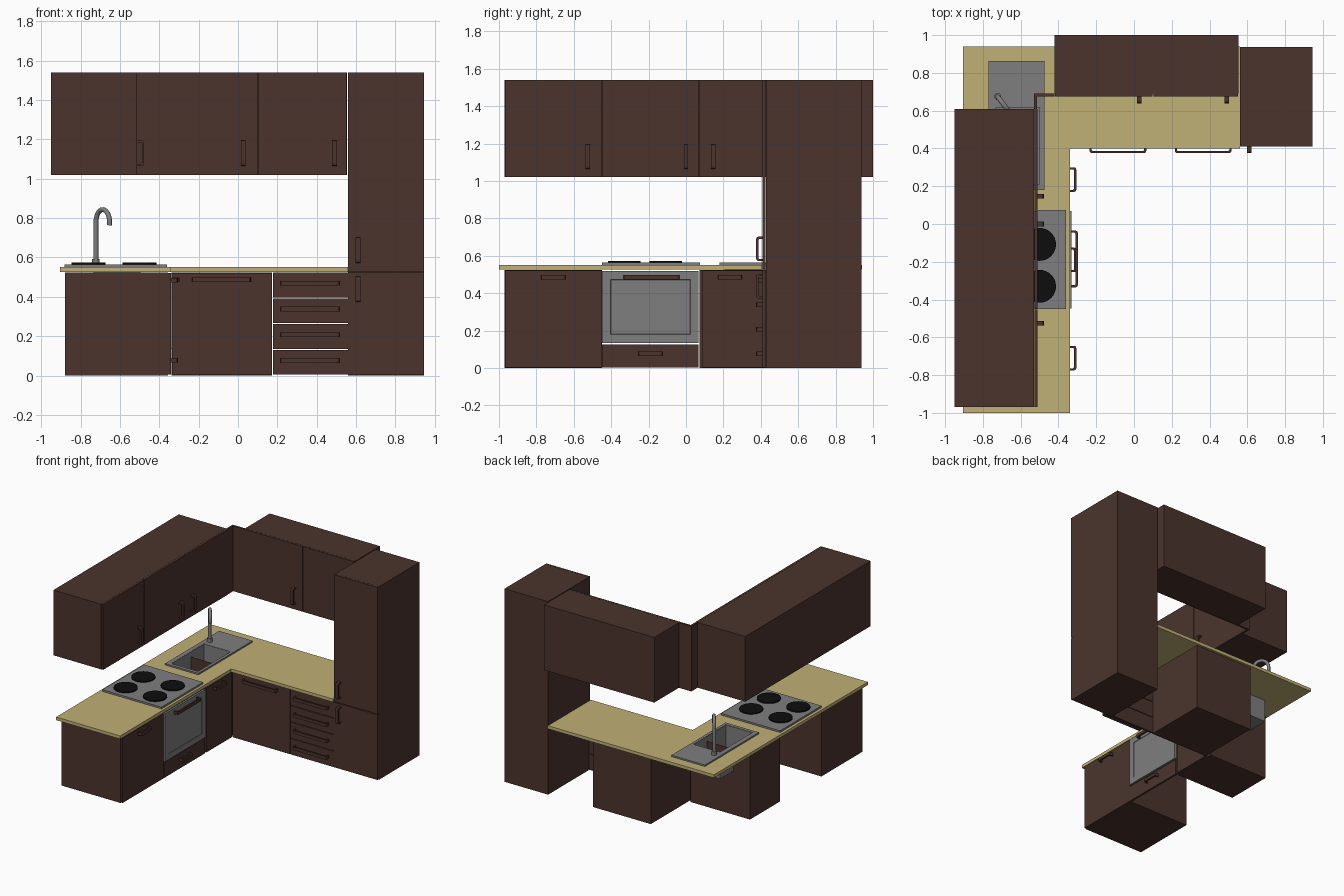
import bpy, bmesh, math
from mathutils import Vector

cube = bpy.data.objects.get("Cube")
if cube:
    bpy.data.objects.remove(cube, do_unlink=True)


def material(name, rgb, rough=0.6):
    m = bpy.data.materials.new(name)
    m.use_nodes = True
    m.diffuse_color = (*rgb, 1)
    node = m.node_tree.nodes["Principled BSDF"]
    node.inputs["Base Color"].default_value = (*rgb, 1)
    node.inputs["Roughness"].default_value = rough
    return m


WOOD = material("dark brown wood", (0.07, 0.034, 0.026))
TOP = material("tan worktop", (0.53, 0.44, 0.18))
STEEL = material("grey steel", (0.21, 0.21, 0.21))
BLACK = material("black hotplate", (0.004, 0.004, 0.004))


def finish(name, bm, mat):
    bmesh.ops.recalc_face_normals(bm, faces=bm.faces)
    mesh = bpy.data.meshes.new(name)
    bm.to_mesh(mesh)
    bm.free()
    mesh.materials.append(mat)
    ob = bpy.data.objects.new(name, mesh)
    bpy.context.collection.objects.link(ob)
    return ob


def box(name, x, y, z, mat=WOOD, open_top=False):
    """Box from (min, max) pairs."""
    bm = bmesh.new()
    bmesh.ops.create_cube(bm, size=1)
    for v in bm.verts:
        v.co = Vector([(a + b) / 2 + c * (b - a) for c, (a, b) in zip(v.co, (x, y, z))])
    if open_top:
        lid = max(bm.faces, key=lambda f: f.calc_center_median().z)
        bmesh.ops.delete(bm, geom=[lid], context='FACES_ONLY')
    return finish(name, bm, mat)


def rect(x, y):
    return [(x[0], y[0]), (x[1], y[0]), (x[1], y[1]), (x[0], y[1])]


def slab(name, loops, z, mat):
    """Flat slab from an outline and optional hole loops."""
    bm = bmesh.new()
    edges = []
    for loop in loops:
        vs = [bm.verts.new((px, py, z[0])) for px, py in loop]
        edges += [bm.edges.new((vs[i - 1], vs[i])) for i in range(len(vs))]
    bmesh.ops.triangle_fill(bm, edges=edges, use_beauty=True, use_dissolve=False)
    grown = bmesh.ops.extrude_face_region(bm, geom=bm.faces[:])["geom"]
    for v in grown:
        if isinstance(v, bmesh.types.BMVert):
            v.co.z = z[1]
    bmesh.ops.dissolve_limit(bm, angle_limit=0.01, verts=bm.verts, edges=bm.edges)
    return finish(name, bm, mat)


def handle(name, centre, length, along, out, width=0.024):
    """Bow handle: U outline in the along/out plane, extruded to its width."""
    along, out = Vector(along), Vector(out)
    side = along.cross(out)
    h = length / 2
    half = [(h, 0), (h, 0.024), (h - 0.003, 0.031), (h - 0.012, 0.035)]
    inner = [(h - 0.016, 0.023), (h - 0.011, 0.018), (h - 0.011, 0)]
    outline = half + [(-a, b) for a, b in reversed(half)]
    outline += [(-a, b) for a, b in reversed(inner)] + inner
    bm = bmesh.new()
    f = bm.faces.new([bm.verts.new(Vector(centre) + along * a + out * b - side * width / 2)
                      for a, b in outline])
    new = bmesh.ops.extrude_face_region(bm, geom=[f])["geom"]
    bmesh.ops.translate(bm, vec=side * width,
                        verts=[v for v in new if isinstance(v, bmesh.types.BMVert)])
    return finish(name, bm, WOOD)


X, Y, Z = (1, 0, 0), (0, 1, 0), (0, 0, 1)
FRONT = (0, -1, 0)
G = 0.002                       # half gap between fronts
BASE, WALL = (0, 0.524), (1.02, 1.54)
SIDE_X, BACK_Y = -0.34, 0.41    # front planes of the two base runs


def side_front(name, y, z, x=SIDE_X, mat=WOOD):
    return box(name, (x - 0.016, x), (y[0] + G, y[1] - G), z, mat)


def back_front(name, x, z, y=BACK_Y):
    return box(name, (x[0] + G, x[1] - G), (y, y + 0.016), z)


# Base cabinets of the side run
for tag, y, door, grip in (("end", (-0.97, -0.45), (-0.97, -0.45), -0.71),
                           ("sink", (0.072, 0.45), (0.085, 0.41), 0.235)):
    box(tag + "_base_cabinet", (-0.88, SIDE_X - 0.017), y, BASE, open_top=True)
    side_front(tag + "_base_door", door, (0.004, 0.522))
    handle(tag + "_base_handle", (SIDE_X, grip, 0.484), 0.13, Y, X)

# Oven front with an inset window, and the drawer below it
oven = side_front("oven_front", (-0.45, 0.07), (0.135, 0.518), x=SIDE_X + 0.008, mat=STEEL)
bm = bmesh.new()
bm.from_mesh(oven.data)
face = max(bm.faces, key=lambda f: f.normal.x)
bmesh.ops.inset_region(bm, faces=[face], thickness=0.064)
bmesh.ops.inset_region(bm, faces=[face], thickness=0.002, depth=-0.003)
bm.to_mesh(oven.data)
bm.free()
handle("oven_handle", (SIDE_X + 0.008, -0.185, 0.486), 0.3, Y, X)
side_front("oven_drawer", (-0.45, 0.07), (0.004, 0.127))
handle("oven_drawer_handle", (SIDE_X, -0.19, 0.077), 0.13, Y, X)

# Base cabinet and drawer stack of the back run
box("corner_base_cabinet", (-0.337, 0.172), (BACK_Y + 0.017, 0.925), BASE)
back_front("corner_base_door", (-0.337, 0.175), (0.004, 0.522))
handle("corner_base_handle", (-0.085, BACK_Y, 0.486), 0.3, X, FRONT)
for i in range(4):
    z = 0.004 + 0.131 * i
    back_front(f"drawer_front_{i + 1}", (0.175, 0.56), (z, z + 0.126))
    handle(f"drawer_handle_{i + 1}", (0.366, BACK_Y, z + 0.072), 0.3, X, FRONT)

# Tall cabinet
box("tall_cabinet", (0.56, 0.945), (BACK_Y + 0.017, 0.938), (0, 1.54))
for tag, z, grip in (("lower", (0.004, 0.523), 0.438), ("upper", (0.529, 1.54), 0.637)):
    back_front(f"tall_{tag}_door", (0.558, 0.947), z)
    handle(f"tall_{tag}_handle", (0.61, BACK_Y, grip), 0.13, Z, FRONT)

# Wall cabinets of the side run
SIDE_WALL_X, BACK_WALL_Y = -0.512, 0.674
box("side_wall_cabinets", (-0.95, SIDE_WALL_X - 0.017), (-0.97, 0.61), WALL)
for i, (y, grip) in enumerate((((-0.97, -0.45), -0.525), ((-0.45, 0.07), 0.0),
                               ((0.07, 0.61), 0.147))):
    side_front(f"side_wall_door_{i + 1}", y, WALL, x=SIDE_WALL_X)
    handle(f"side_wall_handle_{i + 1}", (SIDE_WALL_X, grip, 1.13), 0.13, Z, X)

# Corner filler strip between the wall cabinets
slab("wall_corner_filler", [[(-0.53, 0.61), (-0.514, 0.61), (-0.514, 0.674), (-0.42, 0.674),
                             (-0.42, 0.69), (-0.53, 0.69)]], WALL, WOOD)

# Wall cabinets of the back run
for i, (x, grip) in enumerate((((-0.42, 0.1), 0.027), ((0.1, 0.553), 0.49))):
    box(f"back_wall_cabinet_{i + 1}", x, (BACK_WALL_Y + 0.017, 1.0), WALL)
    back_front(f"back_wall_door_{i + 1}", x, WALL, y=BACK_WALL_Y)
    handle(f"back_wall_handle_{i + 1}", (grip, BACK_WALL_Y, 1.13), 0.13, Z, FRONT)

# Worktop with the sink opening
BASIN_X, BASIN_Y = (-0.735, -0.495), (0.205, 0.62)
hole = rect(BASIN_X, BASIN_Y)
slab("worktop", [[(-0.905, -1), (-0.34, -1), (-0.34, 0.4), (0.56, 0.4), (0.56, 0.94),
                  (-0.905, 0.94)], hole], (0.526, 0.551), TOP)

# Sink rim and basin
slab("sink_rim", [rect((-0.77, -0.475), (0.18, 0.862)), hole], (0.551, 0.563), STEEL)
basin = box("sink_basin", BASIN_X, BASIN_Y, (0.35, 0.562), STEEL, open_top=True)
wall = basin.modifiers.new("wall", 'SOLIDIFY')
wall.thickness = 0.006

# Tap: a base ring and a bent tube
TAP = Vector((-0.722, 0.675, 0.56))
aim = Vector((0.6, -0.8, 0))
R = 0.058
points = [TAP, TAP + Vector((0, 0, 0.22))]
for i in range(1, 11):
    a = math.pi * 1.08 * i / 10
    points.append(points[1] + aim * R * (1 - math.cos(a)) + Vector((0, 0, R * 1.1 * math.sin(a))))
curve = bpy.data.curves.new("tap_spout", 'CURVE')
curve.dimensions = '3D'
curve.bevel_depth = 0.0125
curve.bevel_resolution = 3
curve.use_fill_caps = True
spline = curve.splines.new('POLY')
spline.points.add(len(points) - 1)
for p, co in zip(spline.points, points):
    p.co = (*co, 1)
curve.materials.append(STEEL)
bpy.context.collection.objects.link(bpy.data.objects.new("tap_spout", curve))


def disc(name, centre, radius, height, mat, sides=32):
    bm = bmesh.new()
    bmesh.ops.create_cone(bm, cap_ends=True, segments=sides, radius1=radius,
                          radius2=radius, depth=height)
    bmesh.ops.translate(bm, verts=bm.verts, vec=centre)
    ob = finish(name, bm, mat)
    for f in ob.data.polygons:
        f.use_smooth = abs(f.normal.z) < 0.5
    return ob


disc("tap_base", TAP + Vector((0, 0, 0.015)), 0.019, 0.035, STEEL, 20)

# Hob with four hotplates
box("hob", (-0.882, -0.36), (-0.45, 0.074), (0.551, 0.565), STEEL)
for x in (-0.76, -0.5):
    for y in (-0.33, -0.108):
        disc("hotplate", (x, y, 0.569), 0.087, 0.009, BLACK)
